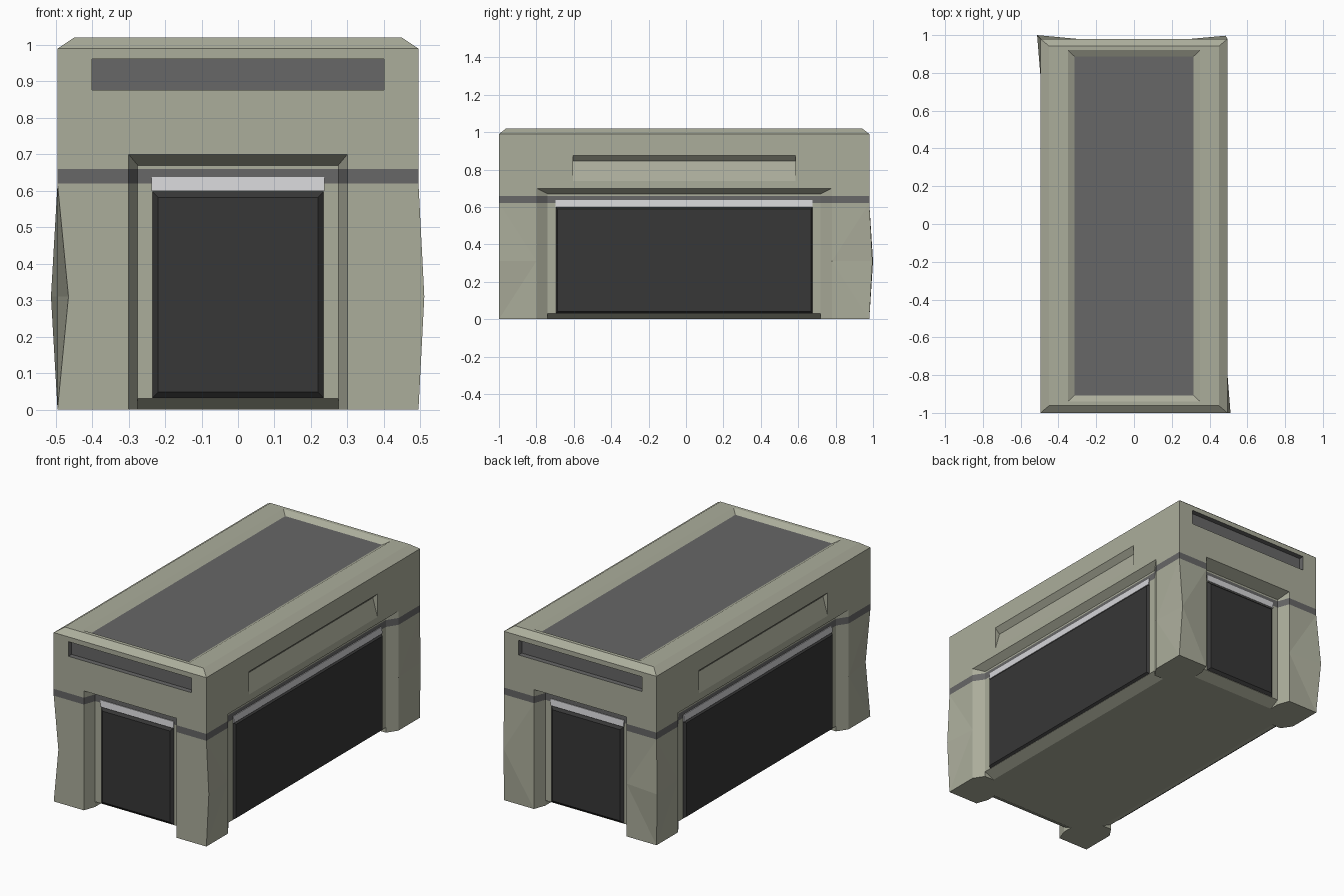
import bpy, bmesh
from math import radians
from mathutils import Matrix, Vector

cube = bpy.data.objects.get("Cube")
if cube:
    bpy.data.objects.remove(cube)

HX, HY = 0.495, 0.99                      # half width and half length
SHIFT = Vector((0, -0.01, 0))
SIDES = {"front": (0, HY), "left": (90, HX), "back": (180, HY), "right": (270, HX)}


def material(name, rgb):
    m = bpy.data.materials.new(name)
    m.use_nodes = True
    m.diffuse_color = (*rgb, 1)
    m.node_tree.nodes["Principled BSDF"].inputs["Base Color"].default_value = (*rgb, 1)
    return m


STONE = material("pale olive stone", (0.41, 0.42, 0.33))
GREY = material("mid grey", (0.135, 0.135, 0.135))
DARK = material("charcoal", (0.038, 0.038, 0.038))
LIGHT = material("light grey", (0.66, 0.66, 0.68))


def finish(name, bm, *mats):
    bmesh.ops.recalc_face_normals(bm, faces=bm.faces)
    mesh = bpy.data.meshes.new(name)
    bm.to_mesh(mesh)
    bm.free()
    for m in mats:
        mesh.materials.append(m)
    ob = bpy.data.objects.new(name, mesh)
    bpy.context.collection.objects.link(ob)
    return ob


def prism(name, side, points, *mats):
    """Solid on one wall from a (depth, height, half width) profile."""
    angle, half = SIDES[side]
    rot = Matrix.Rotation(radians(angle), 3, 'Z')
    bm = bmesh.new()
    ends = [[bm.verts.new(rot @ Vector((s * w, d - half, z)) + SHIFT)
             for d, z, w in points] for s in (-1, 1)]
    for e in ends:
        bm.faces.new(e)
    for i in range(len(points)):
        j = (i + 1) % len(points)
        bm.faces.new((ends[0][i], ends[0][j], ends[1][j], ends[1][i]))
    return finish(name, bm, *mats)


def split(bm, co, normal):
    bmesh.ops.bisect_plane(bm, geom=bm.verts[:] + bm.edges[:] + bm.faces[:],
                           plane_co=co, plane_no=normal, dist=1e-5)


# Main block with slightly crooked corner piers
bm = bmesh.new()
bmesh.ops.create_cube(bm, size=1)
for v in bm.verts:
    v.co = Vector((v.co.x * 2 * HX, v.co.y * 2 * HY, (v.co.z + 0.5) * 0.99)) + SHIFT
for s in (-1, 1):
    split(bm, (s * 0.3, 0, 0), (1, 0, 0))
    split(bm, (0, s * 0.79 - 0.01, 0), (0, 1, 0))
for z in (0.31, 0.62):
    split(bm, (0, 0, z), (0, 0, 1))
NUDGE = {(-1, -1): (0.03, 0), (1, -1): (0.016, 0),
         (-1, 1): (-0.018, 0.02), (1, 1): (-0.01, 0.017)}
for v in bm.verts:
    if abs(v.co.z - 0.31) < 0.01 and abs(v.co.x) > 0.49 and abs(v.co.y) > 0.97:
        dx, dy = NUDGE[(1 if v.co.x > 0 else -1, 1 if v.co.y > 0 else -1)]
        v.co += Vector((dx, dy, 0))
bmesh.ops.triangulate(bm, faces=bm.faces)
body = finish("building_shell", bm, STONE, GREY)

# Cutters for door bays, chamfered base and upper recesses
cutters = []
for side in SIDES:
    end = side in ("front", "back")
    depth, outer, inner = (0.07, 0.3, 0.275) if end else (0.04, 0.79, 0.73)
    k = 0.02 / depth
    wide, top = outer + k * (outer - inner), 0.7 + k * 0.03
    cutters.append(prism(side + "_bay_cutter", side, [
        (-0.02, top, wide), (depth, 0.67, inner),
        (depth, -0.1, inner), (-0.02, -0.1, wide)]))
    cutters.append(prism(side + "_base_cutter", side, [
        (depth - 0.012, 0.036, inner), (depth + 0.08, -0.01, inner),
        (depth - 0.012, -0.01, inner)]))
    if end:
        slot = [(-0.02, 0.962, 0.4), (0.03, 0.962, 0.4),
                (0.03, 0.876, 0.4), (-0.02, 0.876, 0.4)]
    else:
        slot = [(-0.01, 0.885, 0.595), (0.03, 0.845, 0.595), (-0.01, 0.705, 0.595)]
    cutters.append(prism(side + "_recess_cutter", side, slot))

for c in cutters:
    c.hide_render = True
    mod = body.modifiers.new(c.name, 'BOOLEAN')
    mod.operation, mod.solver, mod.object = 'DIFFERENCE', 'EXACT', c
graph = bpy.context.evaluated_depsgraph_get()
bm = bmesh.new()
bm.from_object(body, graph)
body.modifiers.clear()
for c in cutters:
    bpy.data.objects.remove(c)

# Grey band around the walls and grey end slots
split(bm, (0, 0, 0.62), (0, 0, 1))
split(bm, (0, 0, 0.66), (0, 0, 1))
bm.normal_update()
for f in bm.faces:
    c = f.calc_center_median()
    band = 0.62 < c.z < 0.66 and abs(f.normal.z) < 0.3
    slot = 0.87 < c.z < 0.97 and abs(c.x) < 0.405 and 0.9 < abs(c.y + 0.01) < HY - 0.003
    f.material_index = 1 if band or slot else 0
bm.to_mesh(body.data)
bm.free()

# Roof: sloping edge, flat rim and shallow sunken deck
bm = bmesh.new()
loops = []
for hx, hy, z in ((HX, HY, 0.99), (0.45, 0.952, 1.02), (0.35, 0.93, 1.02), (0.315, 0.897, 1.0)):
    loops.append([bm.verts.new(Vector((sx * hx, sy * hy, z)) + SHIFT)
                  for sx, sy in ((-1, -1), (1, -1), (1, 1), (-1, 1))])
for a, b in zip(loops, loops[1:]):
    for i in range(4):
        j = (i + 1) % 4
        bm.faces.new((a[i], a[j], b[j], b[i]))
deck = bm.faces.new(loops[-1])
deck.material_index = 1
finish("roof", bm, STONE, GREY)

# Raised shutter doors with a light strip above each
for side in SIDES:
    end = side in ("front", "back")
    depth, w, edge = (0.07, 0.237, 0.018) if end else (0.04, 0.687, 0.01)
    face = depth - 0.014
    prism(side + "_door", side, [
        (depth + 0.002, 0.03, w), (face, 0.03 + edge, w - edge),
        (face, 0.6 - edge, w - edge), (depth + 0.002, 0.6, w)], DARK)
    prism(side + "_light_strip", side, [
        (depth + 0.002, 0.6, w), (depth - 0.008, 0.6, w),
        (depth - 0.004, 0.638, w), (depth + 0.002, 0.638, w)], LIGHT)
